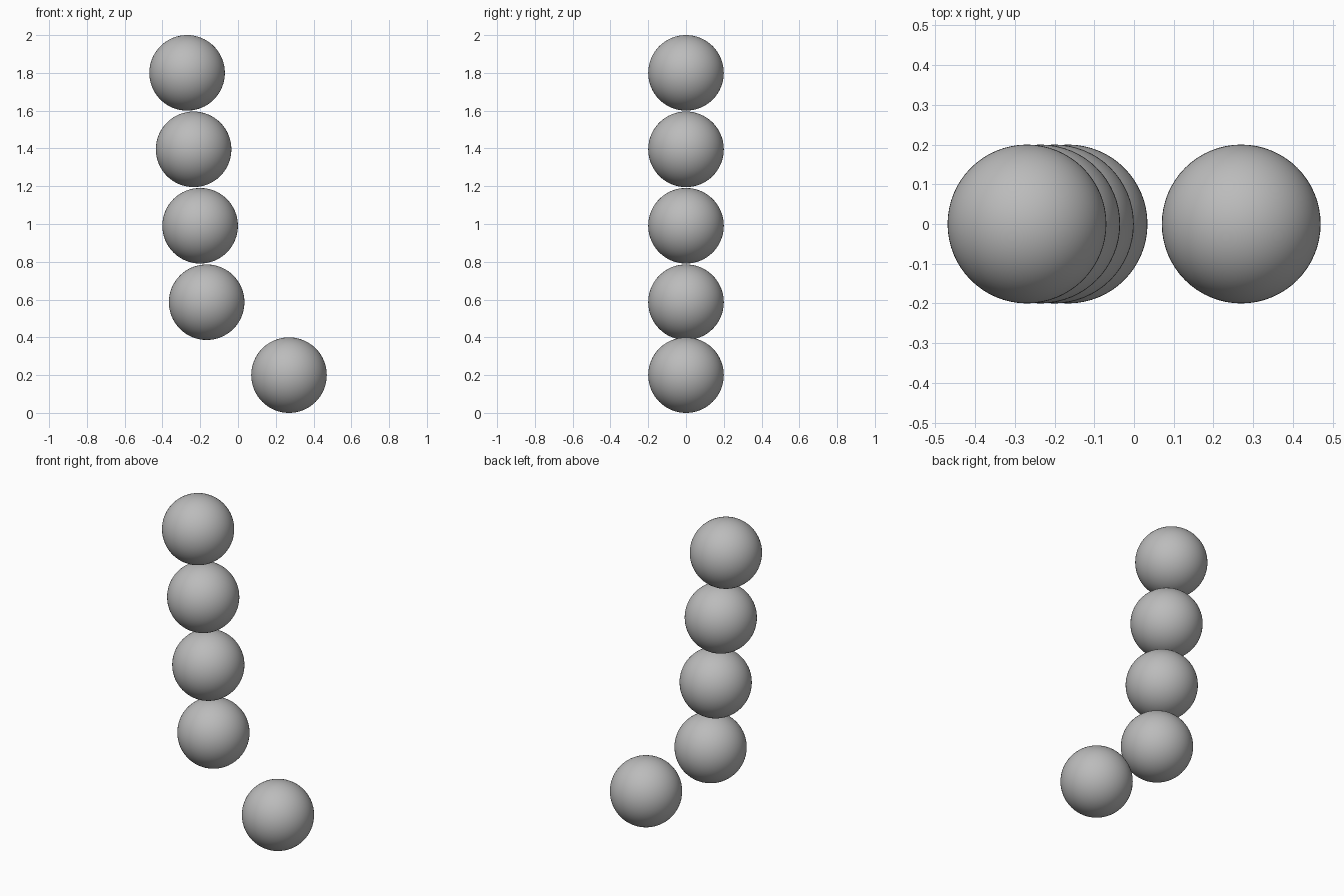
import bpy

cube = bpy.data.objects.get("Cube")
if cube:
    bpy.data.objects.remove(cube, do_unlink=True)

RADIUS = 0.2

# Plain grey surface
grey = bpy.data.materials.new("grey")
grey.use_nodes = True
colour = (0.5, 0.5, 0.5, 1)
grey.diffuse_color = colour
grey.node_tree.nodes["Principled BSDF"].inputs["Base Color"].default_value = colour


def add_ball(name, x, z):
    bpy.ops.mesh.primitive_uv_sphere_add(
        segments=64, ring_count=32, radius=RADIUS, location=(x, 0, z))
    ball = bpy.context.object
    ball.name = name
    ball.data.materials.append(grey)
    bpy.ops.object.shade_smooth()


# Separate ball resting on the ground
add_ball("ground_ball", 0.27, RADIUS)

# Leaning column of four balls, evenly spaced from bottom to top
for i in range(4):
    add_ball(f"column_ball_{i + 1}", -0.166 - 0.0345 * i, 0.586 + 0.4047 * i)
